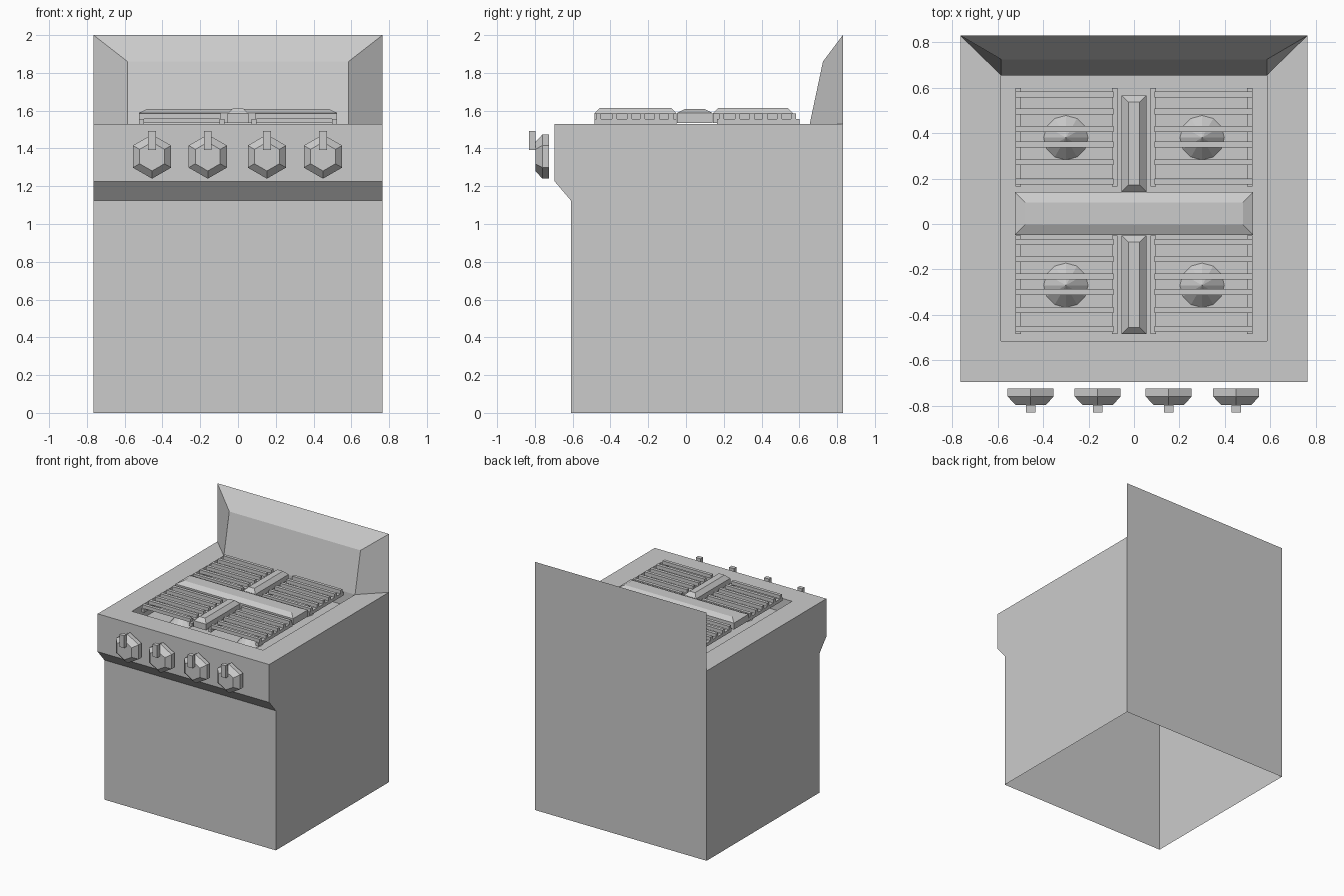
import bpy, bmesh, math
from mathutils import Matrix

if "Cube" in bpy.data.objects:
    bpy.data.objects.remove(bpy.data.objects["Cube"])


def finish(bm, name):
    bmesh.ops.recalc_face_normals(bm, faces=bm.faces[:])
    mesh = bpy.data.meshes.new(name)
    bm.to_mesh(mesh)
    bm.free()
    obj = bpy.data.objects.new(name, mesh)
    bpy.context.collection.objects.link(obj)
    return obj


def add_block(bm, x0, x1, y0, y1, z0, z1, chamfer=0, chamfer_z=0):
    """Box, optionally with a chamfered top rim."""
    rings = [(0, z0), (0, z1 - chamfer_z)]
    if chamfer:
        rings.append((chamfer, z1))
    loops = [[bm.verts.new(p) for p in ((x0 + c, y0 + c, z), (x1 - c, y0 + c, z),
                                        (x1 - c, y1 - c, z), (x0 + c, y1 - c, z))]
             for c, z in rings]
    bm.faces.new(loops[0][::-1])
    bm.faces.new(loops[-1])
    for a, b in zip(loops, loops[1:]):
        for i in range(4):
            j = (i + 1) % 4
            bm.faces.new((a[i], a[j], b[j], b[i]))


def block(name, *args):
    bm = bmesh.new()
    add_block(bm, *args)
    return finish(bm, name)


W, BACK, TOP = 0.765, 0.83, 1.53
PIT_X, PIT_Y0, PIT_Y1, FLOOR = 0.585, -0.515, 0.655, 1.42

# Oven body: side profile swept across the width, open underneath
bm = bmesh.new()
profile = [(-0.61, 0), (-0.61, 1.125), (-0.695, 1.225), (-0.695, TOP), (BACK, TOP), (BACK, 0)]
left = [bm.verts.new((-W, y, z)) for y, z in profile]
right = [bm.verts.new((W, y, z)) for y, z in profile]
bm.faces.new(left)
bm.faces.new(right[::-1])
strips = [bm.faces.new((left[i], right[i], right[i + 1], left[i + 1])) for i in range(5)]
bmesh.ops.recalc_face_normals(bm, faces=bm.faces[:])
# sunken burner well in the top
pit = strips[3]
bmesh.ops.inset_individual(bm, faces=[pit], thickness=0.1)
for v in pit.verts:
    v.co.x = math.copysign(PIT_X, v.co.x)
    v.co.y = PIT_Y0 if v.co.y < 0 else PIT_Y1
well = bmesh.ops.extrude_discrete_faces(bm, faces=[pit])["faces"][0]
for v in well.verts:
    v.co.z = FLOOR
finish(bm, "oven_body")

# Sloped splash guard at the back
bm = bmesh.new()
outline = [(PIT_X, PIT_Y1, TOP), (PIT_X, 0.725, 1.86), (W, BACK, 2.0), (W, BACK, TOP)]
r = [bm.verts.new(p) for p in outline]
l = [bm.verts.new((-x, y, z)) for x, y, z in outline]
bm.faces.new(r)
bm.faces.new(l[::-1])
for i in range(3):
    bm.faces.new((r[i], l[i], l[i + 1], r[i + 1]))
finish(bm, "splash_guard")

# Chamfered dividers between the four grates
block("cross_divider", -0.525, 0.525, -0.048, 0.14, 1.535, 1.61, 0.045, 0.022)
block("front_divider", -0.055, 0.055, -0.485, -0.05, 1.535, 1.615, 0.03, 0.03)
block("back_divider", -0.055, 0.055, 0.142, 0.567, 1.535, 1.615, 0.03, 0.03)

# Grates and burners
bar_offsets = (0.03, 0.104, 0.181, 0.25, 0.328, 0.412)
for row, y_top in (("front", -0.05), ("back", 0.60)):
    for side, sx in (("left", -1), ("right", 1)):
        bm = bmesh.new()
        for x in (0.085, 0.51):
            add_block(bm, sx * x - 0.013, sx * x + 0.013, y_top - 0.435, y_top, 1.53, 1.557)
        for d in bar_offsets:
            xs = sorted((sx * 0.09, sx * 0.523))
            add_block(bm, *xs, y_top - d - 0.013, y_top - d + 0.013, 1.557, 1.585)
        finish(bm, f"{row}_{side}_grate")

        bm = bmesh.new()
        bmesh.ops.create_cone(bm, cap_ends=True, segments=12, radius1=0.098, radius2=0, depth=0.1,
                              matrix=Matrix.Translation((sx * 0.3, y_top - 0.22, FLOOR + 0.05)))
        finish(bm, f"{row}_{side}_burner")

# Hexagonal tapered knobs with a pointer handle
for n, x in enumerate((-0.455, -0.16, 0.153, 0.45)):
    bm = bmesh.new()
    rings = []
    for radius, y in ((0.117, -0.725), (0.117, -0.76), (0.076, -0.798)):
        rings.append([bm.verts.new((x + radius * math.sin(k * math.pi / 3), y,
                                    1.357 + radius * math.cos(k * math.pi / 3))) for k in range(6)])
    bm.faces.new(rings[0])
    bm.faces.new(rings[-1][::-1])
    for a, b in zip(rings, rings[1:]):
        for i in range(6):
            j = (i + 1) % 6
            bm.faces.new((a[i], a[j], b[j], b[i]))
    finish(bm, f"knob_{n + 1}")
    block(f"knob_handle_{n + 1}", x - 0.021, x + 0.021, -0.83, -0.797, 1.393, 1.493)
